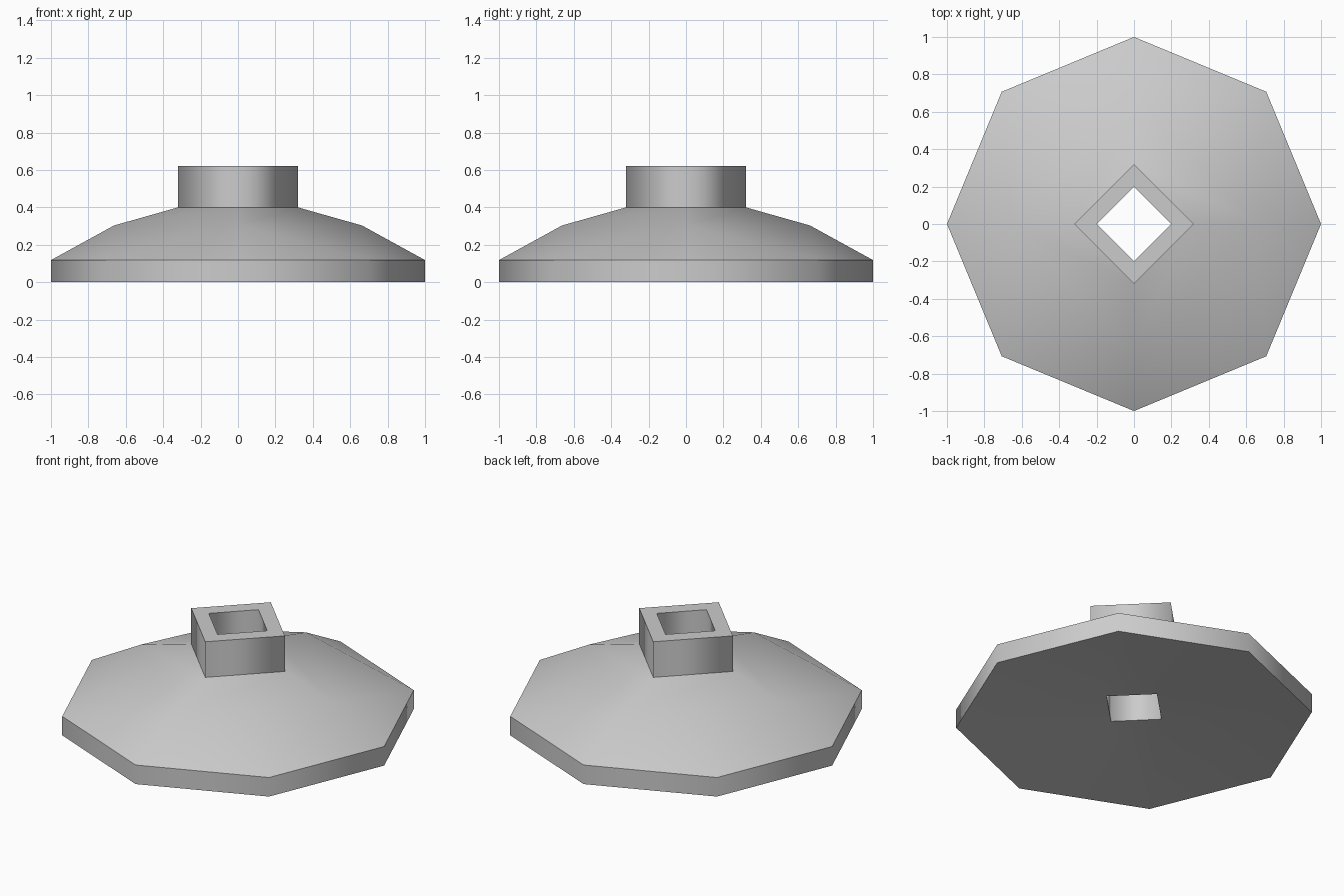
import bpy
import bmesh
import math

cube = bpy.data.objects.get("Cube")
if cube:
    bpy.data.objects.remove(cube, do_unlink=True)

# One grey finish for the whole flange
grey = bpy.data.materials.new("plain_grey")
grey.use_nodes = True
colour = (0.6, 0.6, 0.6, 1.0)
grey.diffuse_color = colour
grey.node_tree.nodes["Principled BSDF"].inputs["Base Color"].default_value = colour

# Closed cross-section: radius, height, number of sides
SHOULDER_Z = 0.303
PROFILE = [
    (0.2, 0.08, 4),            # bore, bottom, at the peak of the hollow underside
    (1.0, 0.0, 8),             # rim, bottom
    (1.0, 0.118, 8),           # rim, top
    (0.663, SHOULDER_Z, 4),    # shoulder bend
    (0.32, 0.4, 4),            # collar, foot
    (0.32, 0.62, 4),           # collar, top
    (0.2, 0.62, 4),            # bore, top
]


def add_ring(bm, radius, z, sides):
    step = math.tau / sides
    return [bm.verts.new((radius * math.cos(i * step), radius * math.sin(i * step), z))
            for i in range(sides)]


def bridge(bm, a, b):
    """Join two rings of equal count, or one ring to another of twice its count."""
    if len(a) > len(b):
        a, b = b, a
    n, m = len(a), len(b)
    for i in range(n):
        j = (i + 1) % n
        if n == m:
            bm.faces.new((a[i], b[i], b[j], a[j]))
        else:
            mid, end = b[2 * i + 1], b[(2 * i + 2) % m]
            bm.faces.new((a[i], b[2 * i], mid))
            bm.faces.new((a[i], mid, a[j]))
            bm.faces.new((a[j], mid, end))


# Flange: octagonal rim, sloping shoulder, square collar, through bore, hollow underside
bm = bmesh.new()
rings = [add_ring(bm, *station) for station in PROFILE]
for k, ring in enumerate(rings):
    bridge(bm, ring, rings[(k + 1) % len(rings)])
bmesh.ops.recalc_face_normals(bm, faces=bm.faces[:])

# Walls shade round; level edges stay crisp except at the shoulder bend
for face in bm.faces:
    face.smooth = True
for edge in bm.edges:
    z0, z1 = (v.co.z for v in edge.verts)
    level = abs(z0 - z1) < 0.001
    edge.smooth = not level or abs(z0 - SHOULDER_Z) < 0.001

mesh = bpy.data.meshes.new("collared_flange")
bm.to_mesh(mesh)
bm.free()
mesh.materials.append(grey)
flange = bpy.data.objects.new("collared_flange", mesh)
bpy.context.collection.objects.link(flange)
